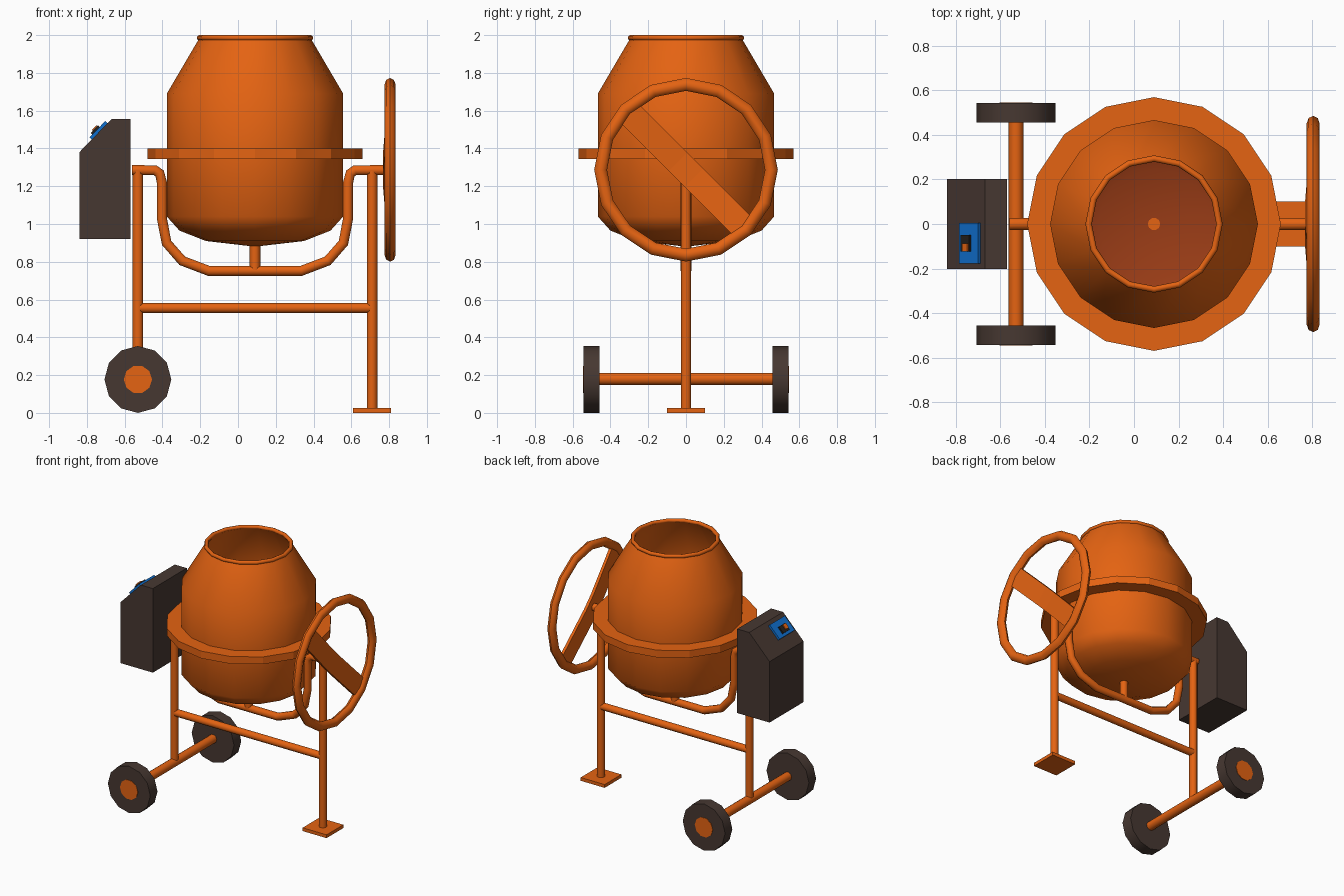
import bpy, bmesh, math
from mathutils import Matrix, Vector

if "Cube" in bpy.data.objects:
    bpy.data.objects.remove(bpy.data.objects["Cube"])


def material(name, rgb):
    m = bpy.data.materials.new(name)
    m.diffuse_color = (*rgb, 1)
    m.use_nodes = True
    m.node_tree.nodes["Principled BSDF"].inputs["Base Color"].default_value = m.diffuse_color
    return m


ORANGE = material("orange paint", (0.78, 0.125, 0.006))
DARK = material("dark brown plastic", (0.062, 0.039, 0.031))
BLUE = material("blue switch", (0.005, 0.16, 0.62))
BLACK = material("black button", (0.018, 0.015, 0.013))
RUST = material("rust drum floor", (0.32, 0.045, 0.008))


def finish(name, bm, mat, matrix=Matrix(), angle=None):
    bmesh.ops.remove_doubles(bm, verts=bm.verts, dist=1e-5)
    bmesh.ops.recalc_face_normals(bm, faces=bm.faces)
    bm.transform(matrix)
    me = bpy.data.meshes.new(name)
    bm.to_mesh(me)
    bm.free()
    me.materials.append(mat)
    if angle:
        me.shade_smooth()
        me.set_sharp_from_angle(angle=math.radians(angle))
    ob = bpy.data.objects.new(name, me)
    bpy.context.collection.objects.link(ob)
    return ob


def lathe(name, profile, sides, mat, matrix, closed=False, angle=50):
    """Turn an (r, z) profile around the z axis."""
    bm = bmesh.new()
    rings = []
    for i in range(sides):
        a = 2 * math.pi * i / sides
        rings.append([bm.verts.new((r * math.cos(a), r * math.sin(a), z)) for r, z in profile])
    n = len(profile)
    for i in range(sides):
        p, q = rings[i], rings[(i + 1) % sides]
        for j in range(n if closed else n - 1):
            k = (j + 1) % n
            bm.faces.new((p[j], q[j], q[k], p[k]))
    return finish(name, bm, mat, matrix, angle)


def circle(major, minor_r, minor_z, count):
    return [(major + minor_r * math.cos(2 * math.pi * i / count),
             minor_z * math.sin(2 * math.pi * i / count)) for i in range(count)]


def box(name, size, mat, matrix):
    bm = bmesh.new()
    bmesh.ops.create_cube(bm, size=1)
    return finish(name, bm, mat, matrix @ Matrix.Diagonal((*size, 1)))


def prism(name, outline, depth, mat, matrix=Matrix()):
    """Extrude an (x, z) outline along y, centred."""
    bm = bmesh.new()
    f = bm.faces.new([bm.verts.new((x, -depth / 2, z)) for x, z in outline])
    ext = bmesh.ops.extrude_face_region(bm, geom=[f])["geom"]
    bmesh.ops.translate(bm, vec=(0, depth, 0), verts=[v for v in ext if isinstance(v, bmesh.types.BMVert)])
    return finish(name, bm, mat, matrix)


def tube(name, points, radius):
    cu = bpy.data.curves.new(name, "CURVE")
    cu.dimensions = "3D"
    cu.bevel_depth = radius
    cu.bevel_resolution = 3
    cu.use_fill_caps = True
    sp = cu.splines.new("POLY")
    sp.points.add(len(points) - 1)
    for p, co in zip(sp.points, points):
        p.co = (*co, 1)
    tmp = bpy.data.objects.new(name + "_path", cu)
    bpy.context.collection.objects.link(tmp)
    dg = bpy.context.evaluated_depsgraph_get()
    me = bpy.data.meshes.new_from_object(tmp.evaluated_get(dg))
    bpy.data.objects.remove(tmp)
    bm = bmesh.new()
    bm.from_mesh(me)
    bpy.data.meshes.remove(me)
    for f in bm.faces:
        f.material_index = 0
    return finish(name, bm, ORANGE, angle=50)


T = Matrix.Translation
CX = 0.09  # drum axis

# Drum: outer shell, mouth, then back down the inside
drum = lathe("drum", [(0, 0.88), (0.26, 0.91), (0.40, 0.965), (0.467, 1.04), (0.467, 1.69), (0.298, 1.978),
                      (0.282, 1.978), (0.453, 1.686), (0.453, 1.045), (0.39, 0.98), (0.25, 0.925), (0, 0.895)],
             16, ORANGE, T((CX, 0, 0)))
drum.data.materials.append(RUST)
for f in drum.data.polygons:
    if f.center.z < 1.03 and f.normal.z > 0.2:
        f.material_index = 1
lathe("drum_rim", circle(0.294, 0.0145, 0.0145, 8), 16, ORANGE, T((CX, 0, 1.9855)), True)
lathe("drum_band", [(0.46, 1.345), (0.57, 1.345), (0.57, 1.40), (0.46, 1.40)], 16, ORANGE,
      T((CX, 0, 0)), True, 15)
tube("drum_stem", [(CX, 0, 0.755), (CX, 0, 0.90)], 0.028)

# Yoke: half path mirrored about the drum axis
half = [(0.53, 1.285), (0.505, 1.268), (0.493, 1.22), (0.493, 1.03), (0.468, 0.90),
        (0.385, 0.805), (0.245, 0.752)]
path = [(CX - 0.65, 0, 1.285)] + [(CX - x, 0, z) for x, z in half]
path += [(CX + x, 0, z) for x, z in reversed(half)] + [(0.79, 0, 1.285)]
tube("yoke", path, 0.028)

# Frame
tube("left_post", [(-0.53, 0, 0.18), (-0.53, 0, 1.285)], 0.028)
tube("right_post", [(0.71, 0, 0.01), (0.71, 0, 1.285)], 0.028)
tube("cross_bar", [(-0.53, 0, 0.555), (0.71, 0, 0.555)], 0.027)
tube("axle", [(-0.53, -0.48, 0.18), (-0.53, 0.48, 0.18)], 0.033)
box("foot_plate", (0.2, 0.2, 0.025), ORANGE, T((0.71, 0, 0.0125)))

# Road wheels with hub plates
for side, label in ((-1, "front"), (1, "back")):
    turn = T((-0.53, side * 0.5, 0.177)) @ Matrix.Rotation(-side * math.pi / 2, 4, "X")
    lathe(label + "_wheel", [(0, -0.043), (0.177, -0.043), (0.177, 0.043), (0, 0.043)], 12, DARK, turn)
    lathe(label + "_hub", [(0, 0.04), (0.075, 0.04), (0.075, 0.046), (0, 0.046)], 10, ORANGE, turn)

# Hand wheel with a slightly bent diagonal spoke
lathe("hand_wheel", circle(0.452, 0.034, 0.029, 8), 16, ORANGE,
      T((0.805, 0, 1.287)) @ Matrix.Rotation(math.pi / 2, 4, "Y"), True)
prism("hand_wheel_spoke", [(0.79, -0.435), (0.768, -0.06), (0.768, 0.06), (0.79, 0.435),
                           (0.812, 0.435), (0.79, 0.06), (0.79, -0.06), (0.812, -0.435)], 0.14, ORANGE,
      T((0, 0, 1.287)) @ Matrix.Rotation(math.pi / 4, 4, "X"))

# Motor housing with a sloped control face
prism("motor_housing", [(-0.84, 0.92), (-0.57, 0.92), (-0.57, 1.555), (-0.67, 1.555), (-0.84, 1.38)],
      0.405, DARK)
slope = T((-0.733, -0.087, 1.492)) @ Matrix.Rotation(-math.atan2(0.175, 0.17), 4, "Y")
box("switch_plate", (0.12, 0.182, 0.03), BLUE, slope)
box("switch_base", (0.055, 0.075, 0.03), BLACK, slope @ T((-0.012, 0, 0.012)))
box("switch_button", (0.034, 0.035, 0.035), ORANGE, slope @ T((-0.006, -0.018, 0.016)))
